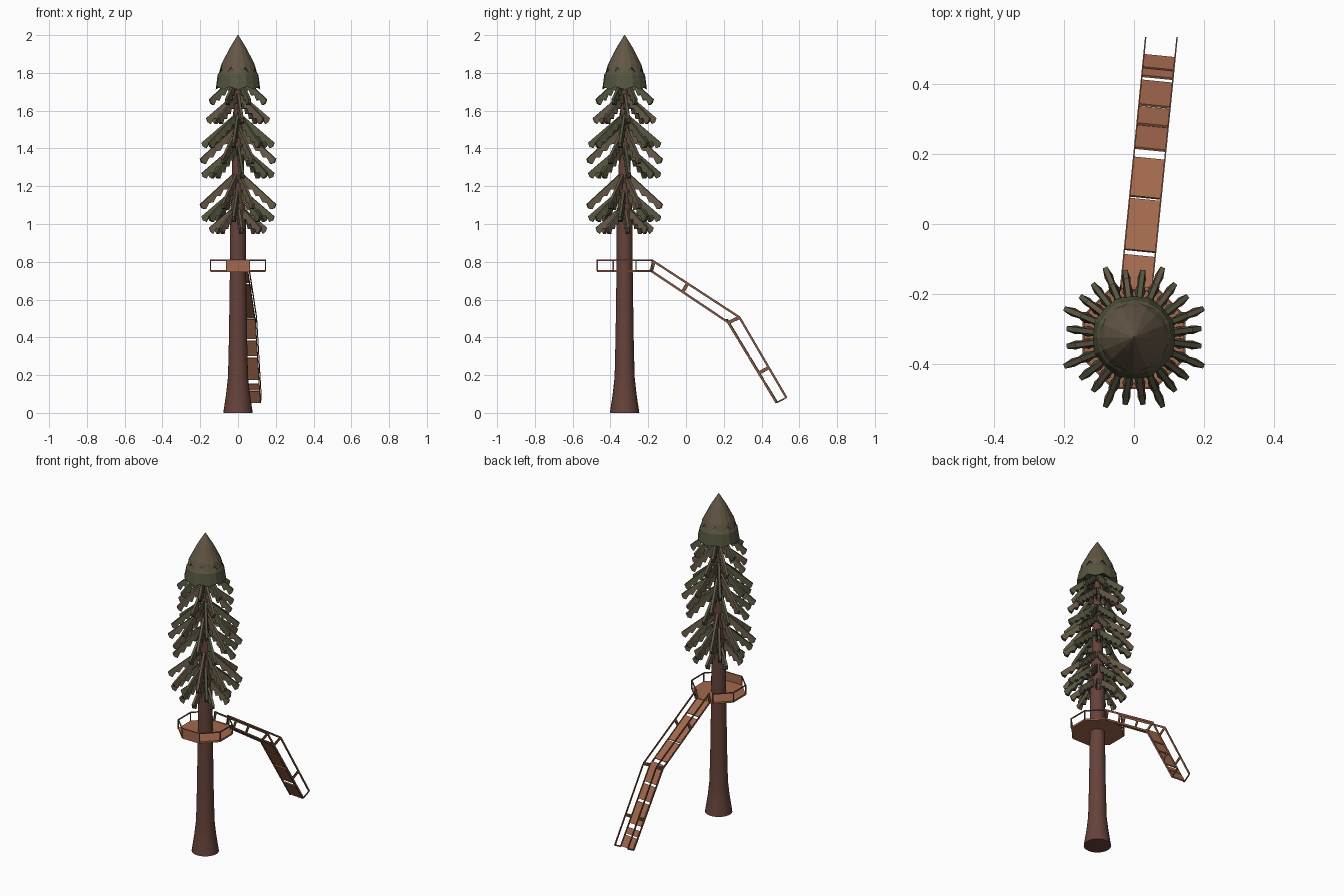
import bpy, bmesh, math
from mathutils import Vector

if "Cube" in bpy.data.objects:
    bpy.data.objects.remove(bpy.data.objects["Cube"])

CY = -0.325  # trunk axis


def material(name, rgb):
    m = bpy.data.materials.new(name)
    m.diffuse_color = (*rgb, 1)
    m.use_nodes = True
    m.node_tree.nodes["Principled BSDF"].inputs["Base Color"].default_value = m.diffuse_color
    return m


BARK = material("bark", (0.13, 0.055, 0.042))
WOOD = material("wood", (0.36, 0.14, 0.075))
RAIL = material("rail_wood", (0.22, 0.095, 0.055))
LEAF = [material("needles_brown", (0.125, 0.095, 0.06)),
        material("needles_green", (0.09, 0.09, 0.05))]


def finish(name, bm, mat):
    bmesh.ops.recalc_face_normals(bm, faces=bm.faces)
    me = bpy.data.meshes.new(name)
    bm.to_mesh(me)
    bm.free()
    me.materials.append(mat)
    ob = bpy.data.objects.new(name, me)
    bpy.context.collection.objects.link(ob)
    return ob


def loft(bm, rings):
    """Skin closed rings of points and cap both ends."""
    vs = [[bm.verts.new(p) for p in ring] for ring in rings]
    n = len(vs[0])
    for a, b in zip(vs, vs[1:]):
        for i in range(n):
            j = (i + 1) % n
            bm.faces.new((a[i], a[j], b[j], b[i]))
    bm.faces.new(vs[0][::-1])
    bm.faces.new(vs[-1])


def circle(r, z, n, teeth=(0, 0)):
    """Ring about the trunk; teeth = (radius, height) change on every other point."""
    return [((r + teeth[0] * (i % 2)) * math.cos(2 * math.pi * i / n),
             CY + (r + teeth[0] * (i % 2)) * math.sin(2 * math.pi * i / n),
             z + teeth[1] * (i % 2)) for i in range(n)]


def beam(bm, a, b, width, thick):
    a, b = Vector(a), Vector(b)
    d = (b - a).normalized()
    side = d.cross(Vector((0, 0, 1)))
    side = side.normalized() if side.length > 1e-4 else Vector((1, 0, 0))
    up = side.cross(d)
    s, u = side * width / 2, up * thick / 2
    loft(bm, [[p - s - u, p + s - u, p + s + u, p - s + u] for p in (a, b)])


# Trunk with flared foot
bm = bmesh.new()
loft(bm, [circle(r, z, 24) for r, z in
          [(0.078, 0), (0.063, 0.1), (0.053, 0.19), (0.048, 0.4), (0.043, 0.75),
           (0.042, 1.0), (0.033, 1.25), (0.024, 1.55), (0.015, 1.8)]])
trunk = finish("trunk", bm, BARK)
bpy.context.view_layer.objects.active = trunk
trunk.select_set(True)
bpy.ops.object.shade_smooth_by_angle(angle=math.radians(35))


# Drooping branches with serrated lower edges
def branch(bm, ang, reach, ztip):
    out = Vector((math.cos(ang), math.sin(ang), 0))
    side = Vector((-out.y, out.x, 0))
    n, r0, rings = 10, 0.012, []
    for i in range(n + 1):
        t = i / n
        r = r0 + (reach - r0) * t
        z = ztip + 0.02 + (reach - r) * 0.85
        big = i % 2
        w = (0.010 + 0.006 * big) * min(1, 0.6 + t) * (1 if t < 0.85 else 0.8)
        drop = (0.028 + 0.016 * big) * (0.75 if i == n else 1)
        c = Vector((0, CY, z)) + out * r
        low = c - Vector((0, 0, drop)) - out * 0.008
        rings.append([low - side * w, low + side * w,
                      c + side * 0.007, c - side * 0.007])
    loft(bm, rings)


TIERS = [(0.96, 0.155), (1.02, 0.195), (1.085, 0.217), (1.25, 0.195), (1.325, 0.217),
         (1.41, 0.195), (1.54, 0.17), (1.64, 0.165)]
for k, (zt, reach) in enumerate(TIERS):
    bm = bmesh.new()
    off = (7.5, 37.5, 22.5, 7.5, 22.5, 37.5, 7.5, 22.5)[k]
    for j in range(8):
        branch(bm, math.radians(off + 45 * j), reach, zt)
    finish(f"branch_tier_{k + 1}", bm, LEAF[k % 2])

# Crown: toothed skirt and pointed cap
bm = bmesh.new()
loft(bm, [circle(0.03, 1.76, 16), circle(0.118, 1.712, 16, (0.004, 0.015)),
          circle(0.108, 1.79, 16), circle(0.06, 1.86, 16)])
finish("crown_skirt", bm, LEAF[1])
bm = bmesh.new()
loft(bm, [circle(0.05, 1.82, 16), circle(0.108, 1.775, 16, (-0.012, 0.055)),
          circle(0.088, 1.845, 16), circle(0.045, 1.93, 16), circle(0.002, 2.0, 16)])
finish("crown_cap", bm, LEAF[0])

# Octagonal platform
R = 0.145 / math.cos(math.pi / 8)
corner = [(R * math.cos(math.pi / 8 + k * math.pi / 4),
           CY + R * math.sin(math.pi / 8 + k * math.pi / 4)) for k in range(8)]
bm = bmesh.new()
loft(bm, [[(x, y, z) for x, y in corner] for z in (0.745, 0.756)])
finish("platform_floor", bm, WOOD)

# Platform railing, open at the back where the walkway joins
bm = bmesh.new()
for k in range(8):
    a, b = corner[k], corner[(k + 1) % 8]
    beam(bm, (*a, 0.75), (*a, 0.81), 0.006, 0.006)
    if k != 1:
        beam(bm, (*a, 0.808), (*b, 0.808), 0.006, 0.006)
finish("platform_railing", bm, RAIL)
bm = bmesh.new()
beam(bm, (*corner[5], 0.78), (*corner[6], 0.78), 0.004, 0.056)
finish("platform_front_panel", bm, WOOD)


# Walkway: two slopes described in the y-z plane, drifting slightly in x
def pt(y, z, side=0):
    return (0.025 + 0.1 * y + side * 0.045, y, z)


FLOOR = [(-0.185, 0.752), (0.225, 0.478), (0.48, 0.055)]
TOP = [(-0.18, 0.808), (0.283, 0.506), (0.531, 0.081)]


def floor_z(y, seg):
    (y0, z0), (y1, z1) = FLOOR[seg], FLOOR[seg + 1]
    return z0 + (z1 - z0) * (y - y0) / (y1 - y0)


bm = bmesh.new()
PLANKS = [(0, -0.19, -0.092), (0, -0.077, 0.069), (0, 0.076, 0.187), (1, 0.214, 0.277),
          (1, 0.283, 0.331), (1, 0.338, 0.407), (1, 0.42, 0.44), (1, 0.444, 0.48)]
for seg, y0, y1 in PLANKS:
    beam(bm, pt(y0, floor_z(y0, seg)), pt(y1, floor_z(y1, seg)), 0.086, 0.007)
finish("walkway_planks", bm, WOOD)

# Walkway side rails and posts
bm = bmesh.new()
POSTS = [((-0.183, 0.752), (-0.17, 0.803)), ((-0.018, 0.640), (0.008, 0.685)),
         ((0.225, 0.478), (0.283, 0.506)), ((0.388, 0.212), (0.438, 0.240)),
         ((0.48, 0.055), (0.531, 0.081))]
for s in (-1, 1):
    for path in (FLOOR, TOP):
        for a, b in zip(path, path[1:]):
            beam(bm, pt(*a, s), pt(*b, s), 0.004, 0.011)
    for i, (a, b) in enumerate(POSTS):
        beam(bm, pt(*a, s), pt(*b, s), 0.004, 0.008 if i == 4 else 0.018)
finish("walkway_railing", bm, RAIL)
